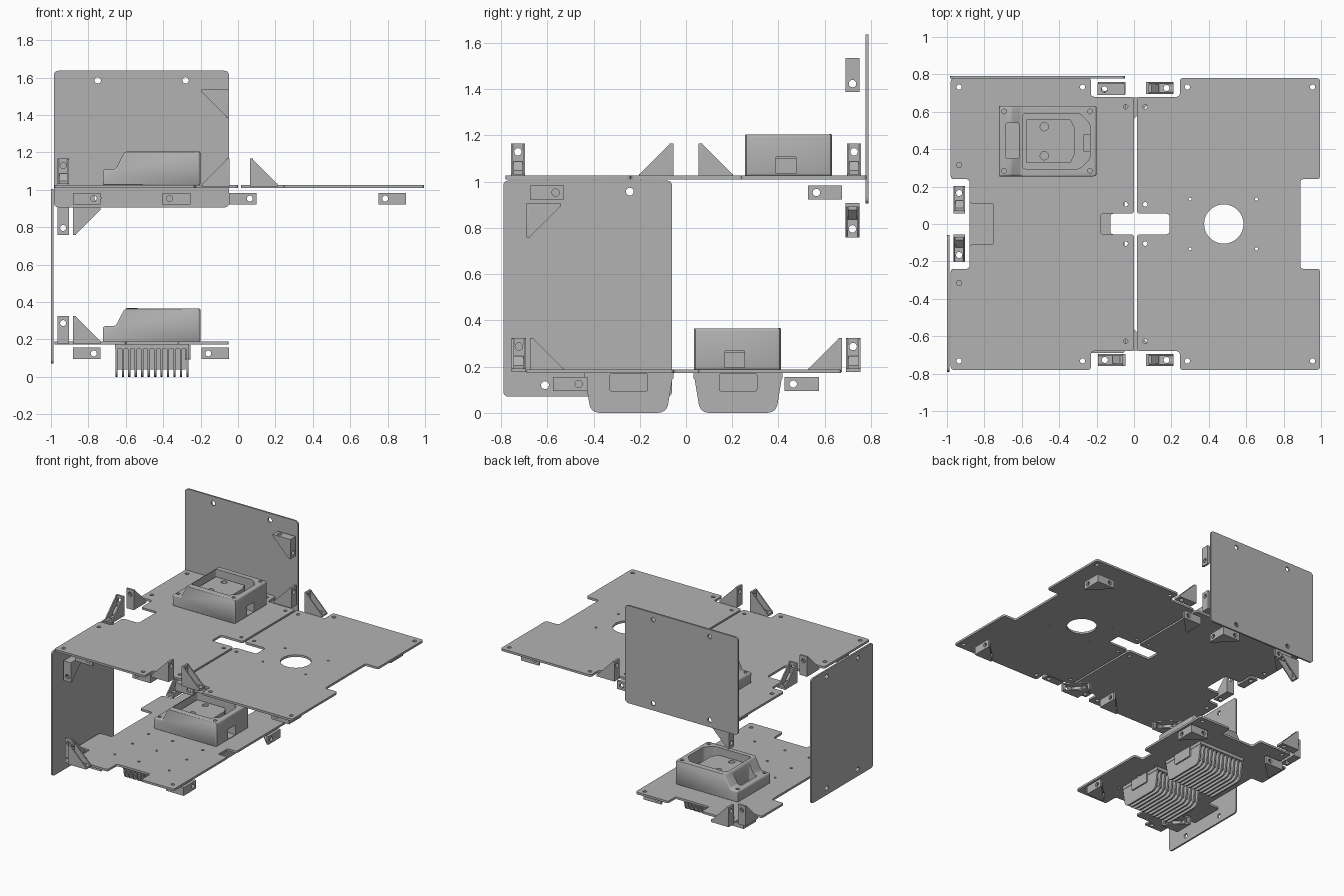
import bpy, bmesh, math
from mathutils import Matrix, Vector

if "Cube" in bpy.data.objects:
    bpy.data.objects.remove(bpy.data.objects["Cube"], do_unlink=True)

grey = bpy.data.materials.new("plain_grey")
grey.use_nodes = True
COLOUR = (0.45, 0.45, 0.45, 1)
grey.diffuse_color = COLOUR
grey.node_tree.nodes["Principled BSDF"].inputs["Base Color"].default_value = COLOUR

X, Y, Z = Vector((1, 0, 0)), Vector((0, 1, 0)), Vector((0, 0, 1))
PLANES = {"xy": (X, Y, Z), "xz": (X, Z, -Y), "yz": (Y, Z, X)}


def frame(a, b, c, origin):
    m = Matrix((a, b, c)).transposed().to_4x4()
    m.translation = origin
    return m


def rounded(points, r):
    """Round every corner of a polygon."""
    pts = [Vector(p) for p in points]
    if r == 0:
        return pts
    out = []
    for i, p in enumerate(pts):
        d1, d2 = pts[i - 1] - p, pts[(i + 1) % len(pts)] - p
        s = p + d1.normalized() * min(r, d1.length * 0.45)
        e = p + d2.normalized() * min(r, d2.length * 0.45)
        for k in range(5):
            t = k / 4
            out.append(s * (1 - t) ** 2 + p * 2 * t * (1 - t) + e * t * t)
    return out


def circle(x, y, r, n=20):
    return [Vector((x + r * math.cos(k * math.tau / n), y + r * math.sin(k * math.tau / n)))
            for k in range(n)]


def rect(x0, x1, y0, y1):
    return [(x0, y0), (x1, y0), (x1, y1), (x0, y1)]


def bake(ob):
    """Replace an object's data by its evaluated mesh."""
    dg = bpy.context.evaluated_depsgraph_get()
    mesh = bpy.data.meshes.new_from_object(ob.evaluated_get(dg))
    bm = bmesh.new()
    bm.from_mesh(mesh)
    bmesh.ops.remove_doubles(bm, verts=bm.verts, dist=0.00005)
    bmesh.ops.recalc_face_normals(bm, faces=bm.faces)
    bm.to_mesh(mesh)
    bm.free()
    mesh.materials.clear()
    mesh.materials.append(grey)
    return mesh


def add(name, mesh, matrix=Matrix()):
    ob = bpy.data.objects.new(name, mesh)
    ob.matrix_world = matrix
    bpy.context.collection.objects.link(ob)
    return ob


def plate(name, outline, lo, hi, plane="xy", r=0.0, holes=()):
    """Extrude an outline with (x, y, radius) holes from lo to hi along the plane's axis."""
    cu = bpy.data.curves.new(name, "CURVE")
    cu.dimensions, cu.fill_mode, cu.extrude = "2D", "BOTH", (hi - lo) / 2
    for loop in [rounded(outline, r)] + [circle(*h) for h in holes]:
        sp = cu.splines.new("POLY")
        sp.points.add(len(loop) - 1)
        for pt, co in zip(sp.points, loop):
            pt.co = (co.x, co.y, 0, 1)
        sp.use_cyclic_u = True
    tmp = add("temp", cu)
    bpy.context.view_layer.update()
    mesh = bake(tmp)
    bpy.data.objects.remove(tmp)
    a, b, n = PLANES[plane]
    axis = Vector([abs(v) for v in n])
    mesh.transform(frame(a, b, n, axis * (lo + hi) / 2))
    return add(name, mesh)


def join(name, parts):
    bm = bmesh.new()
    for p in parts:
        bm.from_mesh(p.data)
        bpy.data.objects.remove(p)
    mesh = bpy.data.meshes.new(name)
    bm.to_mesh(mesh)
    bm.free()
    mesh.materials.append(grey)
    return mesh


# Upper deck, two halves with notches and a central slot
TOP = (1.01, 1.026)
pins = [(-0.045, s * y, 0.012) for s in (-1, 1) for y in (0.105, 0.627)]
near = [(0, -0.68), (-0.23, -0.68), (-0.23, -0.78), (-0.98, -0.78), (-0.98, -0.24), (-0.88, -0.24),
        (-0.88, -0.11), (-0.75, -0.11)]
slot = [(-0.18, 0.055), (-0.18, -0.055), (0, -0.055)]
outline = near + [(x, -y) for x, y in reversed(near)] + [(0, 0.055)] + slot
plate("deck_with_box", outline, *TOP, r=0.018, holes=pins + [
    (x, s * y, 0.014) for s in (-1, 1) for x, y in ((-0.935, 0.732), (-0.275, 0.732), (-0.935, 0.315))])
near = [(0.015, -0.68), (0.245, -0.68), (0.245, -0.78), (0.995, -0.78), (0.995, -0.24), (0.89, -0.24)]
outline = near + [(x, -y) for x, y in reversed(near)] + [
    (0.015, 0.055), (0.19, 0.055), (0.19, -0.055), (0.015, -0.055)]
plate("deck_with_round_hole", outline, *TOP, r=0.018, holes=[(0.48, 0, 0.105, 48)] + [
    (x, s * y, r) for s in (-1, 1) for x, y, r in
    ((0.06, 0.105, 0.012), (0.06, 0.627, 0.012), (0.285, 0.732, 0.014), (0.955, 0.732, 0.014),
     (0.3, 0.133, 0.008), (0.655, 0.133, 0.008))])

# Lower deck
near = [(-0.05, -0.69), (-0.32, -0.69), (-0.32, -0.58), (-0.6, -0.58), (-0.6, -0.69), (-0.88, -0.69),
        (-0.88, -0.5), (-0.98, -0.5), (-0.98, -0.24), (-0.88, -0.24)]
outline = near + [(x, -y if y > -0.69 else 0.67) for x, y in reversed(near)] + [
    (-0.05, 0.055), (-0.125, 0.055), (-0.125, -0.055), (-0.05, -0.055)]
plate("lower_deck", outline, 0.172, 0.188, r=0.015, holes=[
    (x, y, 0.009) for x in (-0.7, -0.5, -0.25) for y in (-0.46, -0.25, -0.06)] + [
    (x, s * 0.63, 0.013) for x in (-0.83, -0.1) for s in (-1, 1)])

# Upright panels
plate("side_panel", rect(-0.79, -0.06, 0.07, 1.005), -1, -0.987, "yz", 0.025,
      [(y, z, 0.017) for y in (-0.61, -0.243) for z in (0.12, 0.957)])
plate("back_panel", rect(-0.985, -0.047, 0.905, 1.637), 0.777, 0.79, "xz", 0.03,
      [(x, z, 0.017) for x in (-0.75, -0.28) for z in (0.957, 1.585)])

# Corner bracket: two drilled legs, side gussets and an inner block
LEG, HALF = 0.148, 0.031
web = [(0, 0), (LEG, 0), (LEG, 0.012), (0.012, LEG), (0, LEG)]
block = [(0, 0), (0.07, 0), (0.07, 0.03), (0.03, 0.07), (0, 0.07)]
bracket_mesh = join("bracket", [
    plate("leg", rect(0, LEG, -HALF, HALF), 0, 0.016, "xy", 0.004, [(0.111, 0, 0.016)]),
    plate("leg", [(y, x) for x, y in rect(0, LEG, -HALF, HALF)], 0, 0.016, "yz", 0.004,
          [(0, 0.111, 0.016)]),
    plate("web", web, -HALF, -HALF + 0.009, "xz"),
    plate("web", web, HALF - 0.009, HALF, "xz"),
    plate("block", block, -0.02, 0.02, "xz")])


def bracket(name, corner, u, v):
    add(name, bracket_mesh, frame(u, v.cross(u), v, Vector(corner)))


for s in (-1, 1):
    for sx, x in ((-1, -0.045), (1, 0.063)):
        bracket("hinge_bracket", (x, s * 0.727, 1.018), X * sx, Z)
    bracket("edge_bracket", (-0.935, s * 0.055, 1.018), Y * s, Z)
    bracket("lower_edge_bracket", (-0.882, s * 0.723, 0.176), X, Z)
    for x, sx in ((-0.882, 1), (-0.255, -1), (-0.048, 1), (0.898, -1)):
        bracket("flat_bracket", (x, s * 0.675, 0.953), X * sx, Y * -s)
    for x, sx in ((-0.882, 1), (-0.048, -1)):
        bracket("lower_flat_bracket", (x, s * 0.575, 0.125), X * sx, Y * -s)
    bracket("lower_side_bracket", (-0.935, s * 0.675, 0.176), Y * -s, Z)
bracket("back_panel_bracket", (-0.047, 0.72, 1.535), -X, -Z)
bracket("hanging_back_bracket", (-0.882, 0.72, 0.907), X, -Z)
bracket("hanging_side_bracket", (-0.935, -0.69, 0.907), Y, -Z)

# Stepped housing, hollowed from above
profile = [(-0.722, 1.024), (-0.2, 1.024), (-0.2, 1.205), (-0.605, 1.205), (-0.655, 1.11), (-0.722, 1.11)]
box = plate("upper_housing", profile, 0.255, 0.632, "xz")
bev = box.modifiers.new("round", "BEVEL")
bev.width, bev.segments, bev.limit_method = 0.012, 3, "ANGLE"
cavity = [(-0.595, 0.295), (-0.29, 0.295), (-0.235, 0.35), (-0.235, 0.535), (-0.29, 0.59), (-0.595, 0.59)]
cutters = [plate("cavity", cavity, 1.1, 1.3, r=0.015),
           plate("end_pocket", rect(-0.685, -0.615, 0.35, 0.54), 1.06, 1.3, r=0.01),
           plate("window", rect(0.39, 0.475, 1.035, 1.107), -0.27, -0.1, "yz")]
cutters += [plate("screw_hole", circle(x, y, 0.013), 1.08, 1.3)
            for x in (-0.695, -0.235) for y in (0.285, 0.602)]
for c in cutters:
    mod = box.modifiers.new("cut", "BOOLEAN")
    mod.operation, mod.object, mod.solver = "DIFFERENCE", c, "EXACT"
bpy.context.view_layer.update()
box.data, old = bake(box), box.data
box.modifiers.clear()
for c in cutters:
    bpy.data.objects.remove(c)
insert = plate("upper_insert", [(-0.575, 0.325), (-0.4, 0.325), (-0.34, 0.325), (-0.315, 0.38),
                                (-0.315, 0.51), (-0.34, 0.56), (-0.575, 0.56)], 1.09, 1.165,
               holes=[(-0.48, 0.365, 0.022), (-0.48, 0.52, 0.022)])
DROP = Matrix.Translation((0, -0.221, -0.839))
add("lower_housing", box.data, DROP)
add("lower_insert", insert.data, DROP)

# Finned heat sinks below the lower deck
for y0, y1 in ((-0.44, -0.055), (0.033, 0.418)):
    fin = [(y0, 0.172), (y0 + 0.025, 0.02), (y0 + 0.05, 0), (y1 - 0.05, 0), (y1 - 0.025, 0.02), (y1, 0.172)]
    parts = [plate("fin", fin, x - 0.006, x + 0.006, "yz", 0.025)
             for x in (-0.65 + 0.0345 * i for i in range(12))]
    parts.append(plate("core", rect(y0 + 0.04, y1 - 0.04, 0.04, 0.17), -0.645, -0.28, "yz"))
    parts.append(plate("flange", rect(-0.658, -0.262, y0, y1), 0.148, 0.172))
    mid = (y0 + y1) / 2
    parts.append(plate("connector", rect(mid - 0.083, mid + 0.083, 0.093, 0.171), -0.3, -0.254, "yz", 0.01))
    add("heat_sink", join("heat_sink", parts))

# Shading
for ob in bpy.context.scene.objects:
    ob.select_set(ob.type == "MESH")
bpy.context.view_layer.objects.active = box
bpy.ops.object.shade_smooth_by_angle(angle=math.radians(30))
